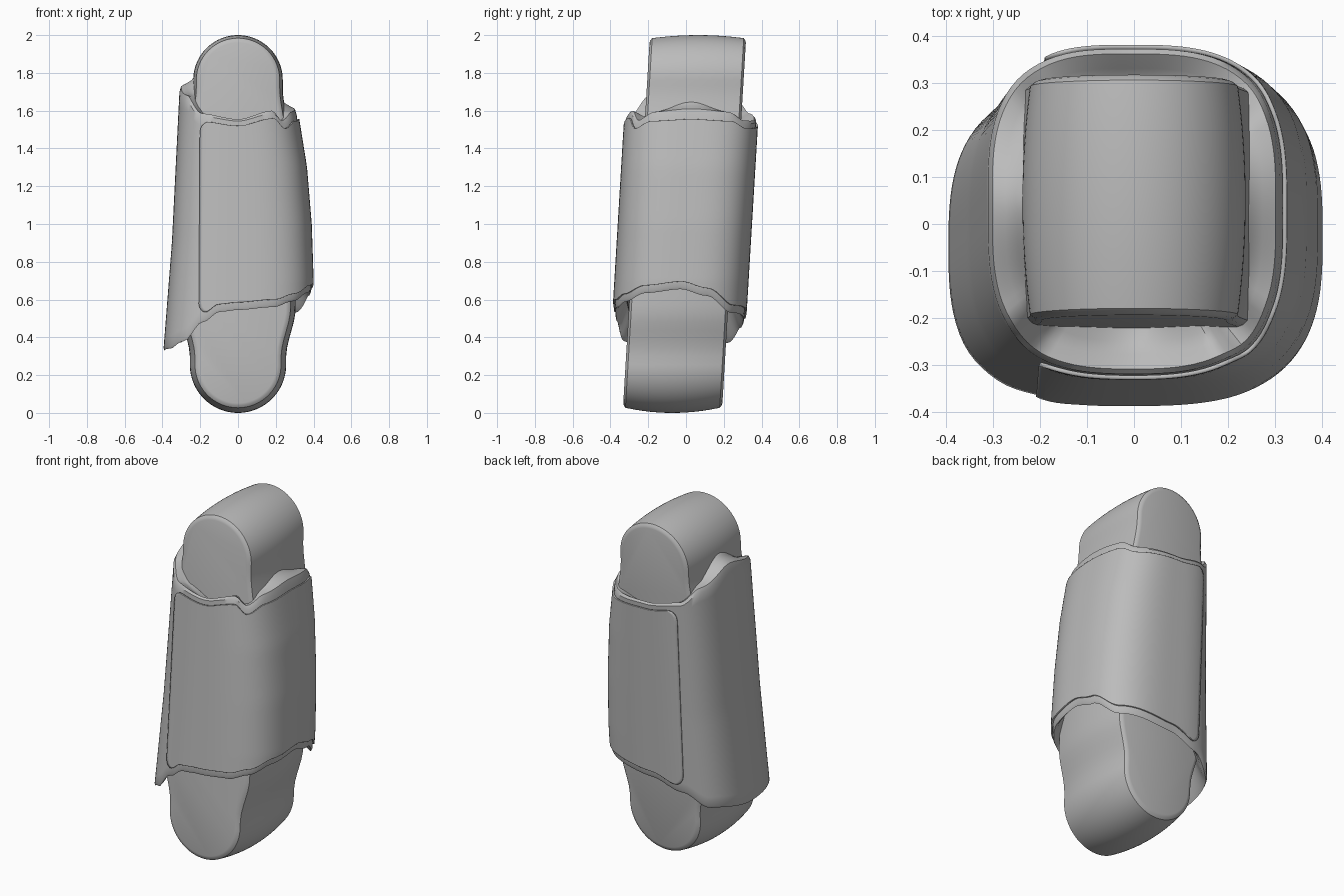
import bpy, bmesh, math

if "Cube" in bpy.data.objects:
    bpy.data.objects.remove(bpy.data.objects["Cube"], do_unlink=True)

grey = bpy.data.materials.new("plain_grey")
grey.use_nodes = True
grey.diffuse_color = (0.5, 0.5, 0.5, 1)
grey.node_tree.nodes["Principled BSDF"].inputs["Base Color"].default_value = (0.5, 0.5, 0.5, 1)


def ease(keys, t):
    """Smoothly interpolate (position, value) keys."""
    if t <= keys[0][0]:
        return keys[0][1]
    for (a, va), (b, vb) in zip(keys, keys[1:]):
        if t <= b:
            f = (t - a) / (b - a)
            return va + (vb - va) * f * f * (3 - 2 * f)
    return keys[-1][1]


def line(keys, t):
    """Linear interpolation with a clamped range."""
    t = min(max(t, keys[0][0]), keys[-1][0])
    for (a, va), (b, vb) in zip(keys, keys[1:]):
        if t <= b:
            return va + (vb - va) * (t - a) / (b - a)


def loft(name, rows, closed=True, caps=True):
    """Skin rows of points; shade smoothly with sharp edges kept."""
    bm = bmesh.new()
    grid = [[bm.verts.new(p) for p in row] for row in rows]
    n = len(grid[0])
    for low, high in zip(grid, grid[1:]):
        for i in range(n if closed else n - 1):
            j = (i + 1) % n
            bm.faces.new((low[i], low[j], high[j], high[i]))
    if caps:
        bm.faces.new(grid[0][::-1])
        bm.faces.new(grid[-1])
    bmesh.ops.recalc_face_normals(bm, faces=bm.faces)
    mesh = bpy.data.meshes.new(name)
    bm.to_mesh(mesh)
    bm.free()
    mesh.materials.append(grey)
    obj = bpy.data.objects.new(name, mesh)
    bpy.context.collection.objects.link(obj)
    bpy.ops.object.select_all(action='DESELECT')
    obj.select_set(True)
    bpy.context.view_layer.objects.active = obj
    bpy.ops.object.shade_smooth_by_angle(angle=math.radians(35))
    return obj


# Sleeve outline: hem heights by angle, half widths by height
HEM = [(-180, .33), (-150, .34), (-135, .38), (-120, .48), (-106, .535), (-90, .545),
       (-60, .56), (-45, .59), (-27, .635), (0, .655), (20, .62), (42, .53),
       (90, .50), (120, .45), (140, .37), (180, .33)]
COLLAR = [(-180, 1.70), (-140, 1.66), (-122, 1.57), (-90, 1.545), (-60, 1.585),
          (-50, 1.53), (-35, 1.57), (0, 1.58), (35, 1.57), (50, 1.53),
          (90, 1.54), (122, 1.57), (140, 1.64), (180, 1.70)]
LEFT = [(.5, .385), (.7, .39), (1.0, .38), (1.3, .355), (1.58, .31), (1.75, .29)]
RIGHT = [(.33, .395), (.9, .35), (1.7, .31)]


def sleeve_point(deg, z, scale=1.0, grow=0.0, rise=0.0):
    c, s = math.cos(math.radians(deg)), math.sin(math.radians(deg))
    a, b = line(LEFT if c > 0 else RIGHT, z), .345
    r = (abs(c / a) ** 3 + abs(s / b) ** 3) ** (-1 / 3) * scale + grow
    centre = -.033 + .06 * (z - .55)
    return (r * c, centre + r * s, z + rise)


# Outer sleeve with rolled hem, recessed underside and sloped shoulders
angles = [-180 + 3 * i for i in range(120)]
rows = [[sleeve_point(d, ease(HEM, d), .84, 0, .12) for d in angles],
        [sleeve_point(d, ease(HEM, d), .94, 0, .02) for d in angles],
        [sleeve_point(d, ease(HEM, d), .985) for d in angles]]
for k in range(25):
    f = k / 24
    rows.append([sleeve_point(d, ease(HEM, d) * (1 - f) + ease(COLLAR, d) * f
                              + .012 * (1 - f)) for d in angles])
for scale, side, drop in ((.97, .02, -.01), (.88, .06, .015), (.8, .1, .04), (.66, .16, .05)):
    rows.append([sleeve_point(d, ease(COLLAR, d), scale, 0,
                              side * math.cos(math.radians(d)) ** 2 - drop) for d in angles])
loft("sleeve", rows)

# Wraparound panel with rounded corners, standing slightly proud
rows = []
START, END, CORNER = -122, 120, 9
for k in range(33):
    v = (1 - math.cos(math.pi * k / 32)) / 2
    near = min(v, 1 - v) / .06
    inset = CORNER * (1 - math.sqrt(max(0, 1 - (1 - min(near, 1)) ** 2)))
    row = []
    for i in range(91):
        d = START + inset + (END - START - 2 * inset) * i / 90
        low, high = ease(HEM, d) + .04, ease(COLLAR, d) - .025
        row.append(sleeve_point(d, low + (high - low) * v, 1, .006))
    rows.append(row)
panel = loft("wrap_panel", rows, closed=False, caps=False)
solid = panel.modifiers.new("thickness", 'SOLIDIFY')
solid.thickness = .009
solid.offset = 0


def joint(name, front, back, radius, centre, root, up, bulge, flare):
    """Barrel-shaped rounded end running front to back, with a root inside the sleeve."""
    rows = []
    mid, half = (front + back) / 2, (back - front) / 2
    stations = [(-1, .022), (-.985, .01), (-.95, 0)]
    stations += [(-.9 + .15 * i, 0) for i in range(13)]
    stations += [(.95, 0), (.985, .01), (1, .022)]
    for t, trim in stations:
        r = radius - bulge * t * t - trim
        outline = [(r * math.cos(math.pi * i / 48), up * r * math.sin(math.pi * i / 48))
                   for i in range(49)]
        depth = abs(root - centre)
        outline += [(-r, -up * depth * i / 12) for i in range(1, 13)]
        outline += [(r, -up * depth * i / 12) for i in range(12, 0, -1)]
        row = []
        for x, h in outline:
            w = ease([(.04, 0), (.3, flare)], -up * h)
            z = centre + h
            row.append((x + math.copysign(w, x), mid + half * t + .06 * (z - centre), z))
        rows.append(row)
    return loft(name, rows)


# Upper and lower joints
joint("upper_joint", -.205, .305, .237, 1.763, 1.4, 1, .018, .03)
joint("lower_joint", -.32, .205, .255, .255, .8, -1, .03, .05)
